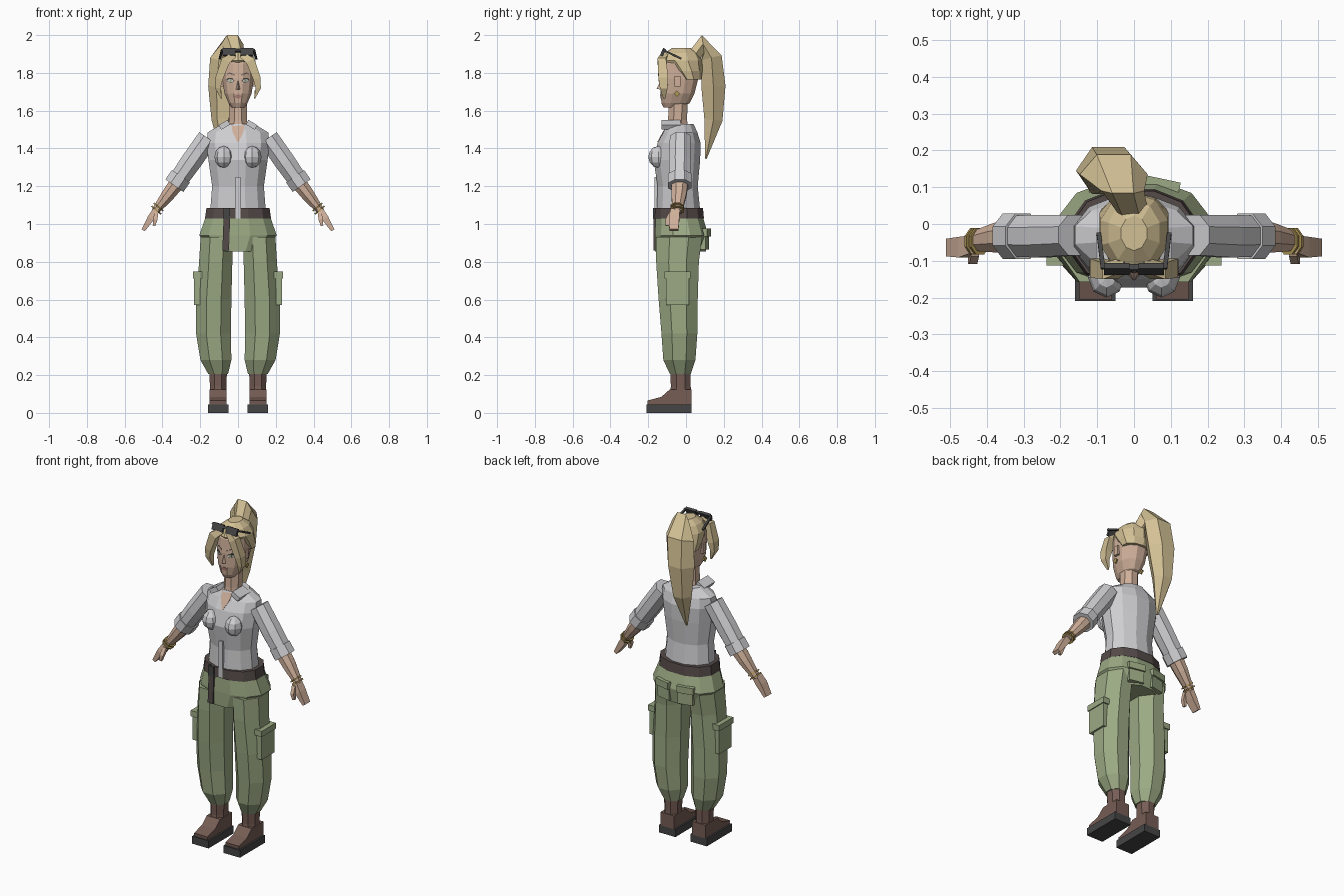
import bpy, bmesh, math
from mathutils import Vector, Matrix
from mathutils.bvhtree import BVHTree

if "Cube" in bpy.data.objects:
    bpy.data.objects.remove(bpy.data.objects["Cube"])

def material(name, r, g, b):
    m = bpy.data.materials.new(name)
    m.diffuse_color = (r, g, b, 1)
    m.use_nodes = True
    m.node_tree.nodes["Principled BSDF"].inputs["Base Color"].default_value = m.diffuse_color
    return m

SKIN = material("skin", .62, .43, .32)
HAIR = material("blonde", .65, .53, .30)
SHIRT = material("shirt_grey", .62, .62, .64)
GREEN = material("olive_cloth", .33, .40, .23)
BOOT = material("boot_brown", .18, .11, .09)
BELT = material("belt_brown", .09, .07, .065)
DARK = material("dark_grey", .06, .06, .06)
GOLD = material("gold", .42, .30, .09)
WHITE = material("eye_white", .75, .75, .72)
LIP = material("lip_pink", .42, .22, .18)

def finish(name, bm, mat, mirror=False):
    bmesh.ops.recalc_face_normals(bm, faces=bm.faces)
    me = bpy.data.meshes.new(name)
    bm.to_mesh(me)
    bm.free()
    me.materials.append(mat)
    ob = bpy.data.objects.new(name, me)
    bpy.context.collection.objects.link(ob)
    if mirror:
        ob.modifiers.new("mirror", 'MIRROR').use_mirror_merge = False
    return ob

def skin_rings(name, rings, mat, mirror):
    bm = bmesh.new()
    vs = [[bm.verts.new(p) for p in r] for r in rings]
    n = len(vs[0])
    for a, b in zip(vs, vs[1:]):
        for i in range(n):
            j = (i + 1) % n
            bm.faces.new((a[i], a[j], b[j], b[i]))
    bm.faces.new(vs[0])
    bm.faces.new(vs[-1])
    return finish(name, bm, mat, mirror)

def circle(n, power=2.0):
    """Unit section with a flat facet at the front, scaled to full extents."""
    pts = []
    for i in range(n):
        a = 2 * math.pi * (i + .5) / n
        f = lambda v: math.copysign(abs(v) ** (2 / power), v)
        pts.append((f(math.cos(a)), f(math.sin(a))))
    k = 1 / max(p[0] for p in pts)
    return [(x * k, y * k) for x, y in pts]

def loft(name, rows, n, mat, mirror=False, power=2.0):
    """rows: z, centre x, half width, front y, back y"""
    rings = [[(cx + rx * u, (y0 + y1) / 2 + (y1 - y0) / 2 * v, z) for u, v in circle(n, power)]
             for z, cx, rx, y0, y1 in rows]
    return skin_rings(name, rings, mat, mirror)

def tube(name, rows, n, mat, side=(0, 1, 0), mirror=False):
    """rows: x, y, z, radius across, radius along the side axis"""
    side = Vector(side)
    P = [Vector(r[:3]) for r in rows]
    rings = []
    for i, r in enumerate(rows):
        t = P[min(i + 1, len(P) - 1)] - P[max(i - 1, 0)]
        nrm = t.cross(side).normalized()
        rings.append([P[i] + nrm * r[3] * u + side * r[4] * v for u, v in circle(n)])
    return skin_rings(name, rings, mat, mirror)

def box(name, c, s, mat, mirror=False, rot=0, axis='Y'):
    bm = bmesh.new()
    bmesh.ops.create_cube(bm, size=1, matrix=Matrix.Translation(c)
                          @ Matrix.Rotation(math.radians(rot), 4, axis) @ Matrix.Diagonal((*s, 1)))
    return finish(name, bm, mat, mirror)

def decal(name, target, pts, mat, off=.003, mirror=False):
    """Flat plate laid onto the front of a part"""
    tree = BVHTree.FromPolygons([v.co for v in target.data.vertices],
                                [p.vertices for p in target.data.polygons])
    bm = bmesh.new()
    vs = []
    for x, z in pts:
        hit = tree.ray_cast(Vector((x, -1, z)), Vector((0, 1, 0)))[0]
        vs.append(bm.verts.new((x, (hit.y if hit else -.1) - off, z)))
    f = bm.faces.new(vs)
    ext = bmesh.ops.extrude_face_region(bm, geom=[f])
    bmesh.ops.translate(bm, vec=(0, .005, 0),
                        verts=[g for g in ext["geom"] if isinstance(g, bmesh.types.BMVert)])
    return finish(name, bm, mat, mirror)

# boots
box("boot_sole", (.105, -.09, .0225), (.11, .24, .045), DARK, True)
prof = [(.03, .045), (-.203, .045), (-.205, .065), (-.13, .085), (-.085, .125), (.03, .125)]
skin_rings("boot_foot", [[(x, y, z) for y, z in prof] for x in (.06, .15)], BOOT, True)
loft("boot_shaft", [(.06, .105, .045, -.09, .03), (.14, .105, .044, -.08, .025),
                    (.25, .105, .047, -.085, .025)], 8, BOOT, True)

# trousers
loft("trouser_leg", [(.205, .105, .052, -.085, .025), (.28, .117, .082, -.12, .05),
                     (.42, .13, .092, -.13, .06), (.6, .128, .093, -.145, .062),
                     (.8, .118, .088, -.158, .068), (.93, .112, .086, -.158, .085)], 8, GREEN, True)
loft("hips", [(.855, 0, .125, -.163, .105), (.94, 0, .205, -.165, .118),
              (1.035, 0, .172, -.16, .09)], 12, GREEN, power=2.3)
box("side_pocket", (.207, -.045, .65), (.05, .12, .16), GREEN, True)
box("side_pocket_flap", (.21, -.045, .73), (.055, .135, .035), GREEN, True)
box("back_pocket_flap", (.075, .108, .955), (.1, .03, .04), GREEN, True, -12, 'Z')
box("back_pocket", (.07, .098, .905), (.09, .03, .08), GREEN, True, -12, 'Z')

# belt
loft("belt", [(1.028, 0, .175, -.167, .095), (1.085, 0, .167, -.163, .09)], 12, BELT, power=2.3)
box("belt_tail", (-.062, -.165, .95), (.035, .014, .18), BELT, rot=2)
box("belt_buckle", (-.06, -.168, 1.056), (.035, .012, .06), DARK)

# shirt
torso = loft("shirt_body", [(1.07, 0, .147, -.155, .075), (1.2, 0, .137, -.15, .062),
                            (1.34, 0, .157, -.172, .075), (1.43, 0, .167, -.15, .077),
                            (1.485, 0, .16, -.12, .06), (1.53, 0, .085, -.1, .04)], 12, SHIRT)
box("shirt_placket", (0, -.157, 1.14), (.024, .02, .22), SHIRT)
bm = bmesh.new()
bmesh.ops.create_uvsphere(bm, u_segments=8, v_segments=6, radius=1,
                          matrix=Matrix.Translation((.075, -.145, 1.355)) @ Matrix.Diagonal((.05, .055, .058, 1)))
finish("shirt_bust", bm, SHIRT, True)
box("collar", (.072, -.08, 1.525), (.055, .1, .028), SHIRT, True, 30)
decal("neckline", torso, [(-.035, 1.527), (.035, 1.527), (.028, 1.485), (.004, 1.435), (-.004, 1.435), (-.028, 1.485)], SKIN, .004)

# arms
tube("sleeve", [(.16, -.03, 1.455, .055, .055), (.25, -.033, 1.327, .055, .058),
                (.33, -.033, 1.213, .05, .055)], 8, SHIRT, mirror=True)
tube("sleeve_cuff", [(.302, -.033, 1.253, .058, .062), (.337, -.033, 1.203, .058, .062)], 8, SHIRT, mirror=True)
tube("forearm", [(.32, -.033, 1.22, .04, .045), (.37, -.037, 1.155, .035, .04),
                 (.44, -.047, 1.065, .02, .025)], 8, SKIN, mirror=True)
tube("hand", [(.43, -.055, 1.08, .017, .024), (.462, -.063, 1.03, .018, .028),
              (.502, -.064, .967, .01, .024)], 4, SKIN, mirror=True)
tube("thumb", [(.432, -.075, 1.065, .011, .012), (.437, -.097, 1.025, .011, .012),
               (.445, -.1, .99, .007, .008)], 4, SKIN, mirror=True)
for i, (x, z) in enumerate([(.418, 1.093), (.43, 1.077)]):
    tube("bangle_%d" % i, [(x, -.047, z, .033, .036), (x + .005, -.047, z - .006, .033, .036)],
         8, GOLD, mirror=True)

# neck and head
loft("neck", [(1.48, 0, .055, -.105, .02), (1.55, 0, .047, -.095, .005), (1.66, 0, .047, -.09, .01)], 8, SKIN)
head = loft("head", [(1.618, 0, .034, -.12, -.02), (1.64, 0, .05, -.13, .02), (1.69, 0, .072, -.134, .045),
                     (1.77, 0, .083, -.133, .065), (1.85, 0, .083, -.125, .068),
                     (1.9, 0, .06, -.095, .05)], 12, SKIN, power=2.3)
box("ear", (.083, -.045, 1.755), (.018, .03, .055), SKIN, True)
box("earring", (.092, -.048, 1.69), (.008, .024, .024), GOLD, True, 45, 'X')
bm = bmesh.new()
nv = [bm.verts.new(p) for p in [(-.014, -.13, 1.71), (.014, -.13, 1.71), (0, -.155, 1.716), (0, -.128, 1.775)]]
for f in ((0, 1, 2), (0, 2, 3), (1, 3, 2), (0, 3, 1)):
    bm.faces.new([nv[i] for i in f])
finish("nose", bm, SKIN)

# face details
decal("eye_outline", head, [(.018, 1.757), (.03, 1.772), (.05, 1.774), (.064, 1.764), (.05, 1.751), (.03, 1.749)], DARK, .002, True)
decal("eye_white", head, [(.022, 1.757), (.032, 1.766), (.048, 1.767), (.058, 1.76), (.048, 1.753), (.032, 1.752)], WHITE, .004, True)
decal("iris", head, [(.034, 1.752), (.046, 1.752), (.046, 1.767), (.034, 1.767)], GREEN, .006, True)
decal("eyebrow", head, [(.018, 1.785), (.045, 1.796), (.066, 1.788), (.045, 1.802), (.018, 1.793)], BELT, .003, True)
decal("lips", head, [(-.022, 1.676), (-.006, 1.685), (.006, 1.685), (.022, 1.676), (.008, 1.665), (-.008, 1.665)], LIP)

# hair
loft("hair_cap", [(1.765, 0, .088, -.03, .078), (1.81, 0, .094, -.075, .083), (1.865, 0, .092, -.128, .08),
                  (1.905, 0, .07, -.11, .062), (1.933, 0, .035, -.07, .02)], 10, HAIR)
tube("fringe", [(.02, -.11, 1.895, .015, .02), (.065, -.128, 1.865, .024, .022),
                (.1, -.12, 1.77, .02, .026), (.107, -.118, 1.72, .014, .02),
                (.088, -.115, 1.665, .003, .005)], 4, HAIR, mirror=True)
tube("ponytail", [(0, .025, 1.865, .035, .035), (-.03, .09, 1.953, .047, .05),
                  (-.055, .135, 1.88, .055, .08), (-.07, .145, 1.73, .064, .076),
                  (-.08, .145, 1.55, .048, .052), (-.078, .105, 1.345, .004, .006)],
     6, HAIR, side=(1, 0, 0))

# sunglasses on the hair
box("glasses_lens", (.047, -.122, 1.91), (.07, .016, .042), DARK, True, -25, 'X')
box("glasses_bridge", (0, -.12, 1.918), (.03, .014, .014), DARK, rot=-25, axis='X')
tube("glasses_arm", [(.084, -.122, 1.922, .005, .006), (.096, -.025, 1.875, .005, .006)],
     4, DARK, side=(1, 0, 0), mirror=True)
